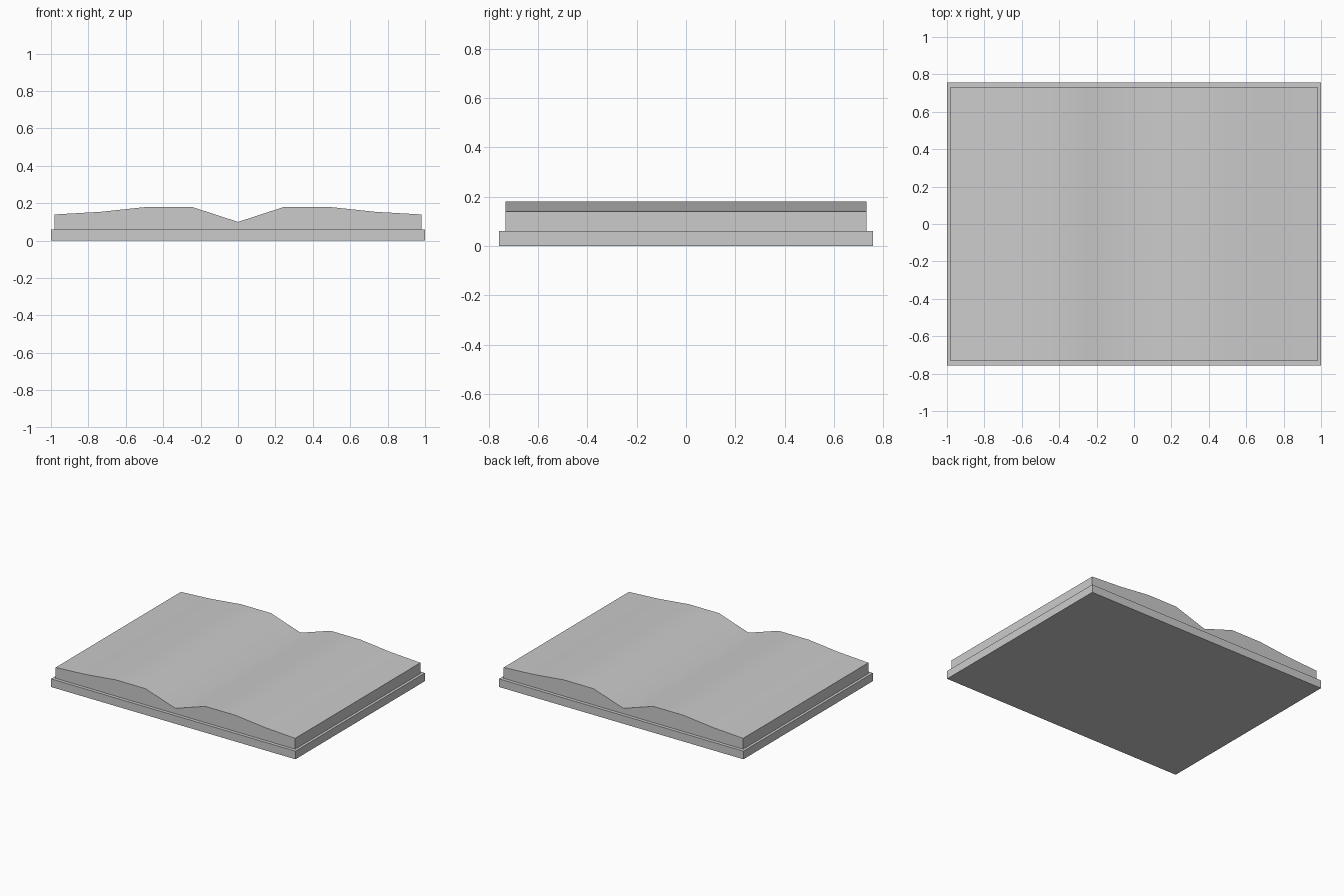
import bpy, math

if "Cube" in bpy.data.objects:
    bpy.data.objects.remove(bpy.data.objects["Cube"])

def extruded_profile(name, profile, half_depth, smooth_angle=None):
    """Prism from an (x, z) outline, running along y."""
    n = len(profile)
    verts = [(x, y, z) for y in (-half_depth, half_depth) for x, z in profile]
    faces = [tuple(range(n)), tuple(reversed(range(n, 2 * n)))]
    faces += [(i, i + n, (i + 1) % n + n, (i + 1) % n) for i in range(n)]
    mesh = bpy.data.meshes.new(name)
    mesh.from_pydata(verts, [], faces)
    obj = bpy.data.objects.new(name, mesh)
    bpy.context.collection.objects.link(obj)
    if smooth_angle:
        bpy.ops.object.select_all(action='DESELECT')
        obj.select_set(True)
        bpy.context.view_layer.objects.active = obj
        bpy.ops.object.shade_smooth_by_angle(angle=math.radians(smooth_angle))
    return obj

# Flat cover lying open
COVER_TOP = 0.06
extruded_profile("cover", [(-1, 0), (1, 0), (1, COVER_TOP), (-1, COVER_TOP)], 0.757)

# Page block: right half of the curved top, mirrored around the centre valley
right = [(0.98, 0.14), (0.735, 0.154), (0.49, 0.18), (0.245, 0.18)]
left = [(-x, z) for x, z in reversed(right)]
pages = [(-0.98, COVER_TOP), (0.98, COVER_TOP)] + right + [(0, 0.10)] + left
extruded_profile("pages", pages, 0.732, smooth_angle=45)
